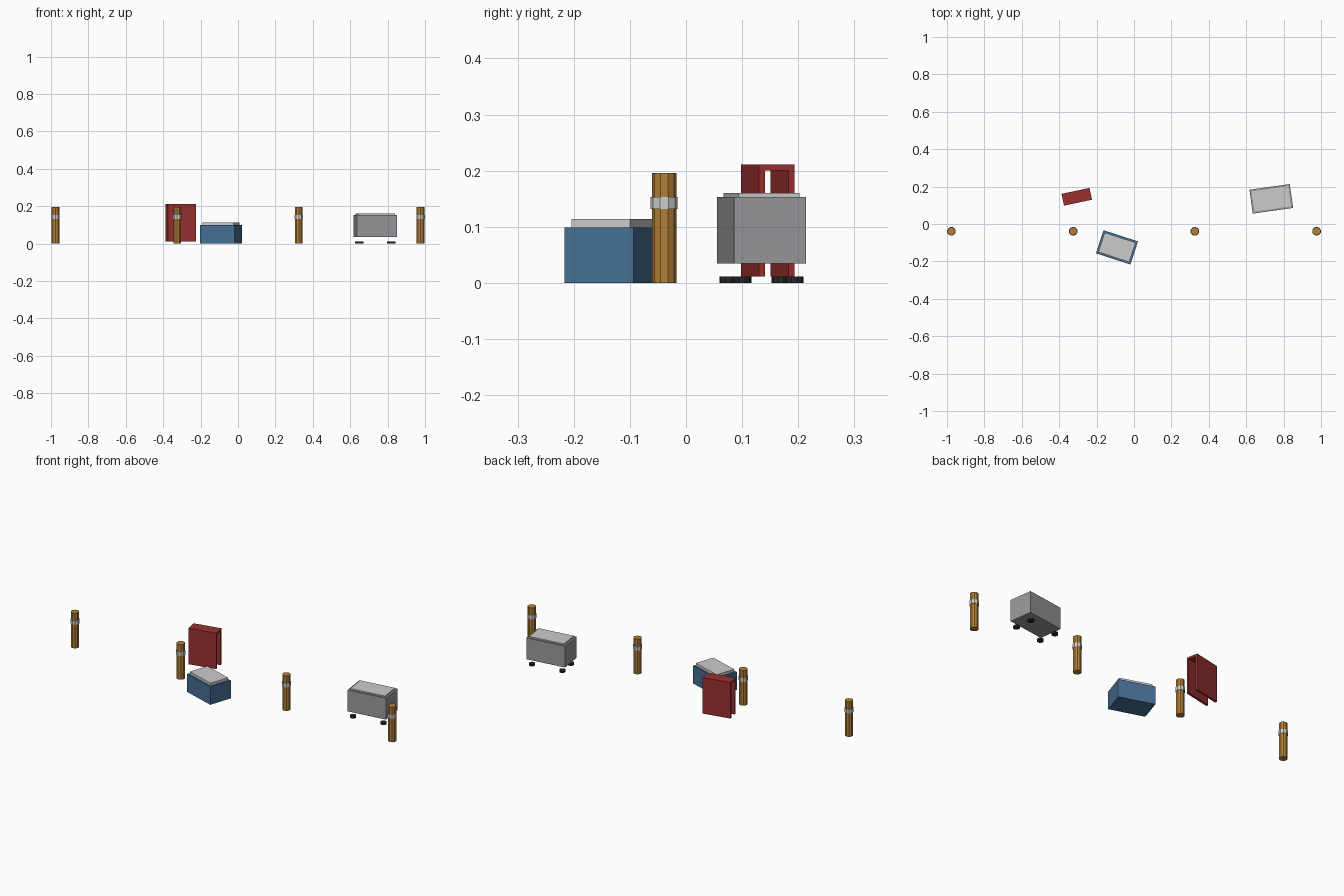
import bpy
from math import radians, cos, sin

if "Cube" in bpy.data.objects:
    bpy.data.objects.remove(bpy.data.objects["Cube"])


def material(name, color):
    m = bpy.data.materials.new(name)
    m.diffuse_color = (*color, 1)
    m.use_nodes = True
    m.node_tree.nodes["Principled BSDF"].inputs["Base Color"].default_value = m.diffuse_color
    return m


WOOD = material("ochre", (0.45, 0.22, 0.04))
BLUE = material("blue", (0.06, 0.16, 0.30))
RED = material("red", (0.32, 0.03, 0.03))
BLACK = material("black", (0.02, 0.02, 0.02))
GREY = material("grey", (0.32, 0.32, 0.33))
LIGHT = material("light_grey", (0.55, 0.57, 0.58))


def place(origin, local):
    """Local (x, y) offset turned by the origin's angle, in world space."""
    ox, oy, deg = origin
    a = radians(deg)
    x, y = local
    return ox + x * cos(a) - y * sin(a), oy + x * sin(a) + y * cos(a)


def box(name, origin, local, size, z0, z1, mat):
    x, y = place(origin, local)
    bpy.ops.mesh.primitive_cube_add(size=1, location=(x, y, (z0 + z1) / 2),
                                    rotation=(0, 0, radians(origin[2])))
    o = bpy.context.object
    o.name = name
    o.scale = (size[0], size[1], z1 - z0)
    o.data.materials.append(mat)


def cylinder(name, x, y, r, z0, z1, sides, mat):
    bpy.ops.mesh.primitive_cylinder_add(vertices=sides, radius=r, depth=z1 - z0,
                                        location=(x, y, (z0 + z1) / 2))
    o = bpy.context.object
    o.name = name
    o.data.materials.append(mat)


# Row of bollards with reflective bands
for i in range(4):
    x = -0.976 + i * 0.6507
    cylinder(f"bollard_{i + 1}", x, -0.039, 0.0217, 0, 0.1955, 10, WOOD)
    cylinder(f"bollard_band_{i + 1}", x, -0.039, 0.024, 0.132, 0.1535, 10, LIGHT)

# Blue chest with raised lid
chest = (-0.091, -0.125, -18)
box("chest_body", chest, (0, 0), (0.194, 0.130), 0, 0.099, BLUE)
box("chest_lid", chest, (0, 0), (0.174, 0.110), 0.099, 0.114, LIGHT)

# Red sandwich board: two upright panels joined by a top slab
sign = (-0.306, 0.1455, 12)
for side, name in ((-1, "front"), (1, "back")):
    box(f"sign_{name}_panel", sign, (0, side * 0.0268), (0.153, 0.011), 0.011, 0.2, RED)
box("sign_top", sign, (0, 0), (0.153, 0.0646), 0.2, 0.211, RED)

# Grey wheeled bin
bin_origin = (0.734, 0.1345, 8)
box("bin_body", bin_origin, (0, 0), (0.218, 0.129), 0.035, 0.1535, GREY)
box("bin_lid", bin_origin, (0, 0), (0.198, 0.109), 0.1535, 0.16, LIGHT)
for sx in (-1, 1):
    for sy in (-1, 1):
        x, y = place(bin_origin, (sx * 0.086, sy * 0.047))
        cylinder(f"bin_caster_{'l' if sx < 0 else 'r'}_{'front' if sy < 0 else 'back'}",
                 x, y, 0.0165, 0, 0.011, 10, BLACK)
